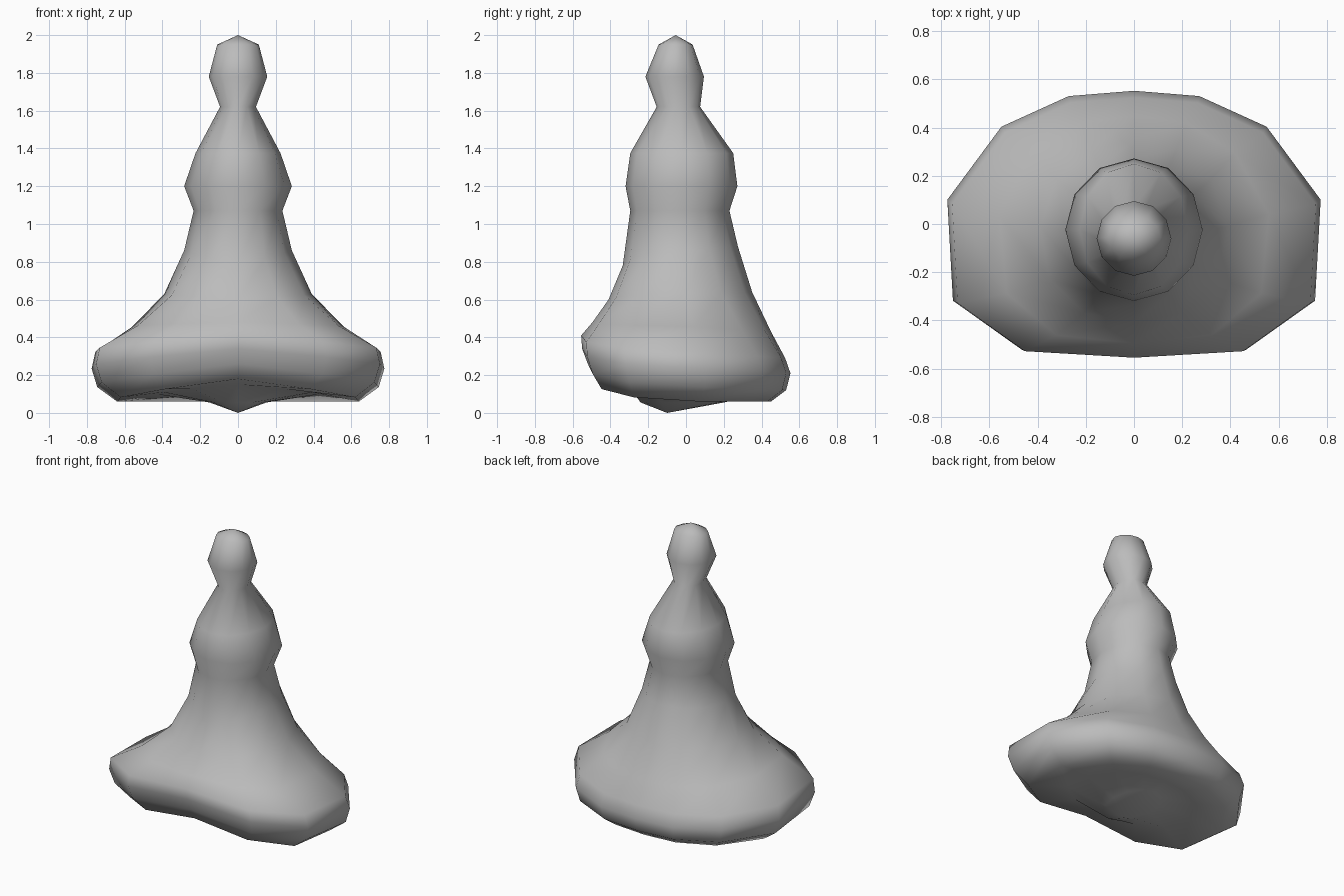
import bpy
import bmesh
import math

SEGMENTS = 12

default_cube = bpy.data.objects.get("Cube")
if default_cube:
    bpy.data.objects.remove(default_cube, do_unlink=True)

# Right half of the flared skirt outline, from back to front, unit sized
half = [(0, 1), (.35, .96), (.71, .73), (1, .18), (.97, -.58), (.6, -.95), (0, -1)]
skirt_outline = half + [(-u, v) for u, v in half[-2:0:-1]]
round_outline = [(math.sin(math.tau * i / SEGMENTS), math.cos(math.tau * i / SEGMENTS))
                 for i in range(SEGMENTS)]


def ring_points(width, front, back, side_z, front_z, back_z, flare):
    """One cross-section: blends a round outline into the skirt outline."""
    middle, depth = (front + back) / 2, (back - front) / 2
    points = []
    for (cu, cv), (su, sv) in zip(round_outline, skirt_outline):
        u = cu + (su - cu) * flare
        v = cv + (sv - cv) * flare
        front_weight = max(-v, 0) * (1 - .7 * abs(u))
        z = side_z + (front_z - side_z) * front_weight + (back_z - side_z) * max(v, 0)
        points.append((u * width, middle + v * depth, z))
    return points


def level(width, front, back, z):
    return ring_points(width, front, back, z, z, z, 0)


# Head and neck
head = [
    level(.11, -.145, .035, 1.95),
    level(.155, -.215, .095, 1.78),
    level(.095, -.155, .075, 1.62),
]
# Shoulders, waist and upper robe
body = [
    level(.225, -.295, .25, 1.375),
    level(.285, -.32, .272, 1.2),
    level(.235, -.295, .23, 1.07),
    ring_points(.285, -.335, .275, .86, .78, .88, 0),
    ring_points(.39, -.41, .35, .63, .6, .64, .3),
]
# Wide rounded rim, raised at the front centre
rim = [
    ring_points(.56, -.495, .45, .46, .48, .43, .75),
    ring_points(.755, -.555, .525, .33, .41, .29, 1),
    ring_points(.775, -.55, .553, .24, .34, .21, 1),
    ring_points(.745, -.52, .53, .14, .26, .12, 1),
    ring_points(.64, -.47, .45, .06, .18, .06, 1),
]
# Hollow underside with a small central knob
underside = [
    ring_points(.42, -.31, .31, .1, .15, .08, .7),
    level(.15, -.24, .2, .055),
]


def loft(name, sections, top, bottom, material):
    """Skin the sections and close both ends with a fan to a point."""
    bm = bmesh.new()
    rings = [[bm.verts.new(p) for p in section] for section in sections]
    top_vert, bottom_vert = bm.verts.new(top), bm.verts.new(bottom)
    for i in range(SEGMENTS):
        j = (i + 1) % SEGMENTS
        for upper, lower in zip(rings, rings[1:]):
            bm.faces.new((upper[i], upper[j], lower[j], lower[i]))
        bm.faces.new((top_vert, rings[0][j], rings[0][i]))
        bm.faces.new((bottom_vert, rings[-1][i], rings[-1][j]))
    bmesh.ops.recalc_face_normals(bm, faces=bm.faces)
    for face in bm.faces:
        face.smooth = True
    mesh = bpy.data.meshes.new(name)
    bm.to_mesh(mesh)
    bm.free()
    mesh.materials.append(material)
    obj = bpy.data.objects.new(name, mesh)
    bpy.context.collection.objects.link(obj)
    return obj


grey = bpy.data.materials.new("plain grey")
grey.use_nodes = True
colour = (.5, .5, .5, 1)
grey.diffuse_color = colour
grey.node_tree.nodes["Principled BSDF"].inputs["Base Color"].default_value = colour

loft("seated_figure", head + body + rim + underside, (0, -.055, 2), (0, -.1, 0), grey)
